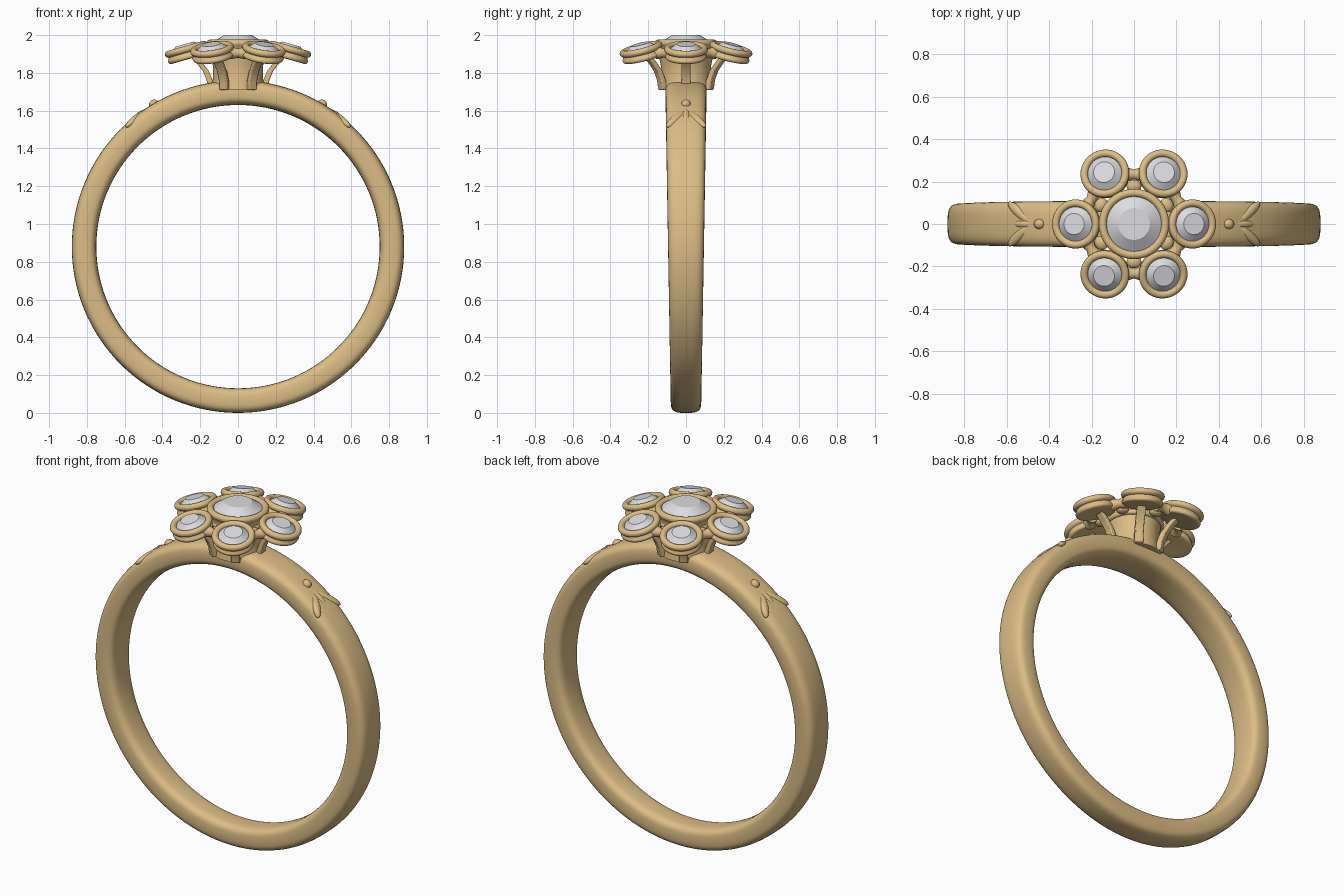
import bpy, bmesh, math
from math import sin, cos, pi, radians
from mathutils import Matrix, Vector

cube = bpy.data.objects.get("Cube")
if cube:
    bpy.data.objects.remove(cube, do_unlink=True)


def material(name, color):
    m = bpy.data.materials.new(name)
    m.use_nodes = True
    m.diffuse_color = color
    m.node_tree.nodes["Principled BSDF"].inputs["Base Color"].default_value = color
    return m


gold = material("warm gold", (0.72, 0.51, 0.24, 1))
crystal = material("clear crystal", (0.72, 0.72, 0.75, 1))


def finish(name, bm, mat, matrix=Matrix(), angle=35):
    bmesh.ops.recalc_face_normals(bm, faces=bm.faces)
    me = bpy.data.meshes.new(name)
    bm.to_mesh(me)
    bm.free()
    me.materials.append(mat)
    ob = bpy.data.objects.new(name, me)
    bpy.context.collection.objects.link(ob)
    ob.matrix_world = matrix
    bpy.ops.object.select_all(action="DESELECT")
    ob.select_set(True)
    bpy.context.view_layer.objects.active = ob
    bpy.ops.object.shade_smooth_by_angle(angle=radians(angle))
    return ob


def loft(sections, closed=False):
    """Skin equal-sized loops of points; cap the ends if open."""
    bm = bmesh.new()
    rows = [[bm.verts.new(p) for p in s] for s in sections]
    n = len(rows[0])
    for i in range(len(rows) if closed else len(rows) - 1):
        a, b = rows[i], rows[(i + 1) % len(rows)]
        for j in range(n):
            k = (j + 1) % n
            bm.faces.new((a[j], a[k], b[k], b[j]))
    if not closed:
        bm.faces.new(rows[0])
        bm.faces.new(rows[-1])
    return bm


def lathe(name, profile, mat, matrix=Matrix(), angle=35, sides=48):
    """Turn (radius, height) points around local z."""
    loops = [[(r * cos(2 * pi * j / sides), r * sin(2 * pi * j / sides), z)
              for j in range(sides)] for r, z in profile]
    return finish(name, loft(loops), mat, matrix, angle)


def arc(r, z, radius, start, end, steps=8):
    return [(r + radius * cos(radians(start + (end - start) * i / steps)),
             z + radius * sin(radians(start + (end - start) * i / steps)))
            for i in range(steps + 1)]


def ellipsoid(name, matrix, scale):
    bm = bmesh.new()
    bmesh.ops.create_uvsphere(bm, u_segments=24, v_segments=14, radius=1)
    bmesh.ops.scale(bm, vec=scale, verts=bm.verts)
    return finish(name, bm, gold, matrix)


# Band: rounded section, widening towards the top
MID, RADIUS, HALF = 0.88, 0.815, 0.065


def power(v):
    return math.copysign(abs(v) ** 0.58, v)


sections = []
for i in range(128):
    a = 2 * pi * i / 128
    width = 0.095 + 0.014 * cos(a)
    loop = []
    for j in range(32):
        t = 2 * pi * j / 32
        r = RADIUS + HALF * power(cos(t))
        loop.append((r * sin(a), width * power(sin(t)), MID + r * cos(a)))
    sections.append(loop)
finish("band", loft(sections, closed=True), gold)


# Shoulder ornaments: a bead and three leaves on each side
def on_band(side, degrees, y, r):
    a = side * radians(degrees)
    return (Matrix.Translation((r * sin(a), y, MID + r * cos(a)))
            @ Matrix.Rotation(a, 4, "Y"))


for side, label in ((1, "left"), (-1, "right")):
    ellipsoid(label + "_bead", on_band(side, 30.6, 0, 0.878), (0.026, 0.024, 0.022))
    ellipsoid(label + "_middle_leaf", on_band(side, 37, 0, 0.868), (0.055, 0.02, 0.018))
    for s, end in ((1, "back"), (-1, "front")):
        ellipsoid(f"{label}_{end}_leaf",
                  on_band(side, 38.8, s * 0.055, 0.866)
                  @ Matrix.Rotation(side * s * radians(36), 4, "Z"),
                  (0.08, 0.024, 0.02))

# Centre setting: barrel, rounded collar and stone
lathe("centre_barrel",
      [(0.142, 1.71), (0.133, 1.77), (0.133, 1.84), (0.142, 1.88), (0.145, 1.92)], gold)
lathe("centre_collar",
      [(0.12, 1.885)] + arc(0.143, 1.90, 0.015, -90, 60)
      + [(0.15, 1.925)] + arc(0.147, 1.957, 0.019, -50, 180, 12) + [(0.127, 1.945)], gold)
lathe("centre_stone",
      [(0.11, 1.93), (0.131, 1.955), (0.131, 1.962), (0.075, 2.0)], crystal, angle=15)

# Six tilted outer settings, each with a strut and a bridge to the next
SPREAD = 0.27
cup = ([(0.06, -0.034)] + arc(0.096, -0.022, 0.014, -90, 50)
       + [(0.101, 0)] + arc(0.098, 0.018, 0.018, -50, 180, 12) + [(0.08, 0.008)])
strut_path = [(0.143, 1.71), (0.15, 1.76), (0.17, 1.81), (0.205, 1.855), (0.235, 1.885)]
for n in range(6):
    turn = Matrix.Rotation(n * pi / 3, 4, "Z")
    seat = turn @ Matrix.Translation((SPREAD, 0, 1.908)) @ Matrix.Rotation(radians(16), 4, "Y")
    lathe(f"outer_collar_{n + 1}", cup, gold, seat)
    lathe(f"outer_stone_{n + 1}",
          [(0.07, 0), (0.083, 0.014), (0.083, 0.019), (0.05, 0.046)], crystal, seat, 15)

    strut = [[(r + dx, dy, z) for dx, dy in
              ((-0.016, -0.024), (0.016, -0.024), (0.016, 0.024), (-0.016, 0.024))]
             for r, z in strut_path]
    ob = finish(f"strut_{n + 1}", loft(strut), gold, turn)
    bevel = ob.modifiers.new("soft_edges", "BEVEL")
    bevel.width = 0.006
    bevel.segments = 2

    # Bridge runs across the gap between neighbouring collars
    middle = (Matrix.Rotation((n + 0.5) * pi / 3, 4, "Z")
              @ Matrix.Translation((SPREAD * cos(pi / 6), 0, 1.905)))
    lathe(f"bridge_{n + 1}",
          [(0.033, -0.04), (0.03, -0.022), (0.023, 0), (0.03, 0.022), (0.033, 0.04)],
          gold, middle @ Matrix.Rotation(pi / 2, 4, "X"), sides=20)
    # Small link from the bridge in to the centre collar
    ellipsoid(f"inner_link_{n + 1}",
              middle @ Matrix.Translation((-0.055, 0, -0.005)), (0.03, 0.035, 0.022))
